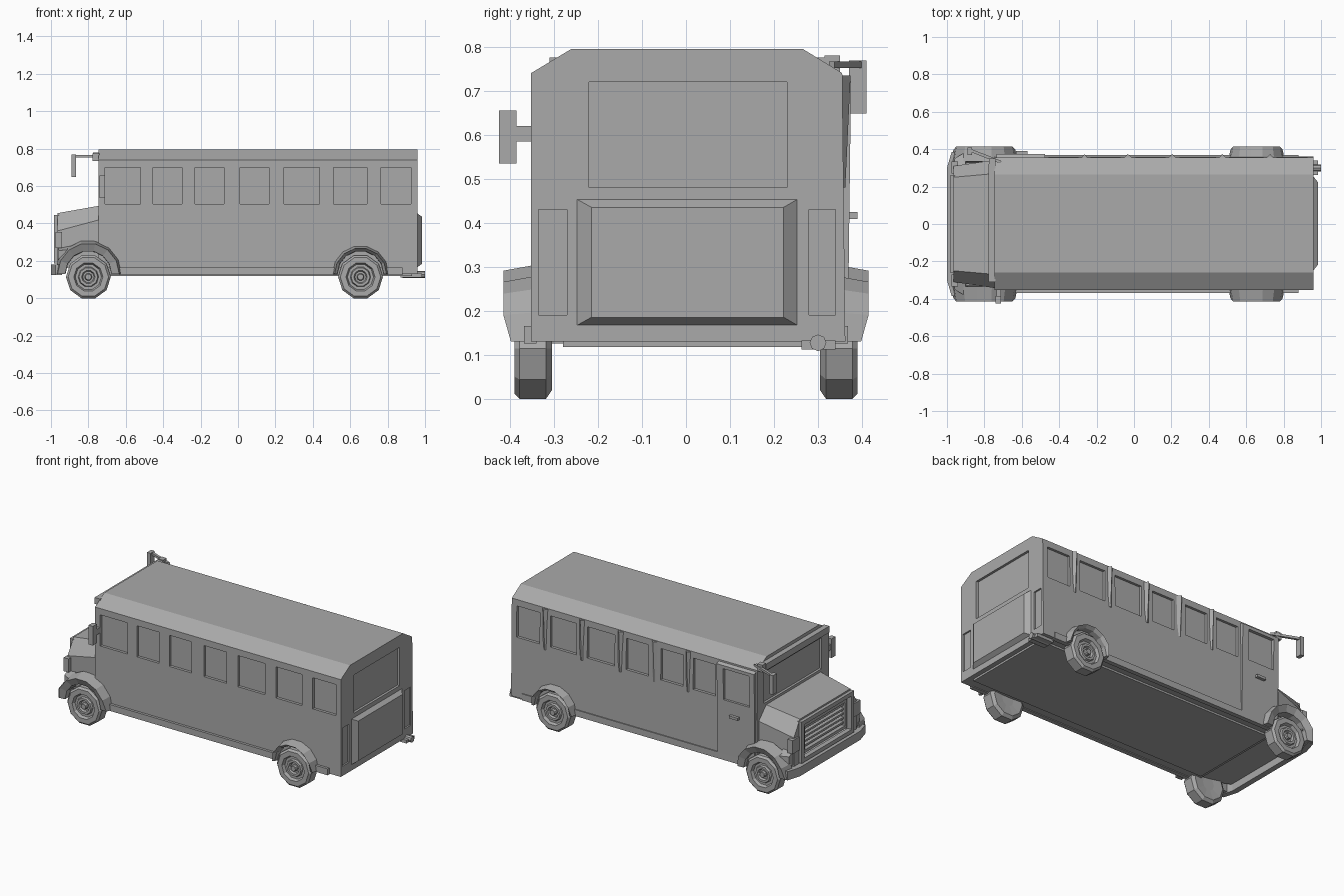
import bpy, bmesh, math
from mathutils import Vector

cube = bpy.data.objects.get("Cube")
if cube:
    bpy.data.objects.remove(cube, do_unlink=True)

grey = bpy.data.materials.new("body grey")
grey.use_nodes = True
grey.diffuse_color = (0.4, 0.4, 0.4, 1)
grey.node_tree.nodes["Principled BSDF"].inputs["Base Color"].default_value = (0.4, 0.4, 0.4, 1)


def finish(name, bm):
    bmesh.ops.recalc_face_normals(bm, faces=bm.faces)
    mesh = bpy.data.meshes.new(name)
    bm.to_mesh(mesh)
    bm.free()
    mesh.materials.append(grey)
    obj = bpy.data.objects.new(name, mesh)
    bpy.context.collection.objects.link(obj)
    return obj


def add_box(bm, x, y, z):
    verts = bmesh.ops.create_cube(bm, size=1)["verts"]
    for v in verts:
        v.co = Vector([(a + b) / 2 + c * (b - a) for (a, b), c in zip((x, y, z), v.co)])
    return verts


def box(name, x, y, z):
    bm = bmesh.new()
    add_box(bm, x, y, z)
    return finish(name, bm)


def loft(name, rings, closed=True, caps=True):
    """Skin matching rings of points."""
    bm = bmesh.new()
    rows = [[bm.verts.new(p) for p in ring] for ring in rings]
    n = len(rows[0])
    for a, b in zip(rows, rows[1:]):
        for i in range(n if closed else n - 1):
            j = (i + 1) % n
            bm.faces.new((a[i], a[j], b[j], b[i]))
    if caps:
        bm.faces.new(rows[0])
        bm.faces.new(rows[-1])
    return finish(name, bm)


def carve(obj, boxes):
    """Cut box-shaped recesses out of a part."""
    bm = bmesh.new()
    for b in boxes:
        add_box(bm, *b)
    cutter = finish("recess_cutter", bm)
    cutter.hide_render = True
    mod = obj.modifiers.new("recesses", "BOOLEAN")
    mod.operation = "DIFFERENCE"
    mod.solver = "EXACT"
    mod.object = cutter
    bpy.context.view_layer.update()
    result = obj.evaluated_get(bpy.context.evaluated_depsgraph_get())
    mesh = bpy.data.meshes.new_from_object(result)
    obj.modifiers.clear()
    obj.data = mesh
    bpy.data.objects.remove(cutter, do_unlink=True)


def frame(name, x, y, z, t):
    """Rectangular border facing along x."""
    bm = bmesh.new()
    add_box(bm, x, y, (z[0], z[0] + t))
    add_box(bm, x, y, (z[1] - t, z[1]))
    add_box(bm, x, (y[0], y[0] + t), (z[0] + t, z[1] - t))
    add_box(bm, x, (y[1] - t, y[1]), (z[0] + t, z[1] - t))
    return finish(name, bm)


# Cabin with chamfered roof and recessed windows
section = [(-0.352, 0.13), (0.362, 0.13), (0.355, 0.74), (0.265, 0.795), (-0.26, 0.795), (-0.352, 0.74)]
cabin = loft("cabin", [[(x, y, z) for y, z in section] for x in (-0.745, 0.96)])
windows = [(-0.71, -0.52), (-0.455, -0.3), (-0.23, -0.075), (0.01, 0.165),
           (0.245, 0.435), (0.51, 0.69), (0.765, 0.925)]
recesses = [(0.945, 1.1), (-0.22, 0.23), (0.48, 0.72)],
recesses = list(recesses)
recesses.append([(-0.9, -0.73), (-0.28, 0.29), (0.51, 0.705)])
for y in ((-0.335, -0.27), (0.28, 0.34)):
    recesses.append([(0.95, 1.1), y, (0.19, 0.43)])
for w in windows:
    recesses.append([w, (-0.5, -0.335), (0.505, 0.7)])
    if w != windows[0]:
        recesses.append([w, (0.34, 0.5), (0.505, 0.7)])
carve(cabin, recesses)

# Left side pillars, wedge shaped between the windows
for a, b in zip(windows[1:], windows[2:]):
    x0, x1 = a[1] + 0.015, b[0] - 0.015
    loft("window_pillar", [[(x0, 0.35, z), (x1, 0.35, z), ((x0 + x1) / 2, y, z)]
                           for z, y in ((0.48, 0.362), (0.735, 0.374))])

# Entry door
door = loft("entry_door", [[(x, 0.345, 0.165), (x, 0.368, 0.165), (x, 0.375, 0.72), (x, 0.345, 0.735)]
                           for x in (-0.735, -0.475)])
carve(door, [[(-0.7, -0.52), (0.355, 0.5), (0.505, 0.7)]])
box("door_handle", (-0.63, -0.57), (0.365, 0.39), (0.408, 0.424))

# Rear hatch, tapered outward
loft("rear_hatch", [[(x, y0, z0), (x, y1, z0), (x, y1, z1), (x, y0, z1)]
                    for x, y0, y1, z0, z1 in ((0.95, -0.26, 0.265, 0.16, 0.46),
                                              (0.985, -0.215, 0.222, 0.185, 0.435))])

# Bonnet
bonnet_rings = []
for x, w, top_w, low, shoulder, top in ((-0.965, 0.31, 0.25, 0.17, 0.36, 0.455),
                                        (-0.74, 0.343, 0.27, 0.14, 0.42, 0.495)):
    bonnet_rings.append([(x, -w, low), (x, w, low), (x, w, shoulder),
                         (x, top_w, top), (x, -top_w, top), (x, -w, shoulder)])
bonnet = loft("bonnet", bonnet_rings)
carve(bonnet, [[(-1.1, -0.935), (-0.235, 0.235), (0.205, 0.425)]])

# Grille and lights
frame("grille_surround", (-0.985, -0.955), (-0.26, 0.26), (0.185, 0.445), 0.025)
frame("grille_inner_frame", (-0.965, -0.94), (-0.215, 0.215), (0.225, 0.405), 0.018)
for i in range(5):
    z = 0.255 + i * 0.028
    box("grille_slat", (-0.955, -0.93), (-0.2, 0.2), (z, z + 0.012))
for side in (-1, 1):
    box("headlight", (-0.975, -0.94), sorted((side * 0.27, side * 0.335)), (0.27, 0.355))

# Front bumper with swept-back ends
loft("front_bumper", [[(x, y, 0.125), (x + 0.035, y, 0.125), (x + 0.035, y, 0.18), (x, y, 0.18)]
                      for y, x in ((-0.385, -0.975), (-0.3, -1.0), (0.3, -1.0), (0.385, -0.975))])

# Visor over the windscreen
box("visor_bar", (-0.778, -0.74), (-0.31, 0.32), (0.735, 0.775))

# Side rails, floor and exhaust
for side in (-1, 1):
    box("side_rail", (-0.7, 0.88), sorted((side * 0.34, side * 0.368)), (0.125, 0.165))
box("floor_pan", (-0.72, 0.93), (-0.28, 0.3), (0.118, 0.135))
box("exhaust_bracket", (0.87, 0.985), (0.262, 0.34), (0.112, 0.132))
loft("exhaust_pipe", [[(x, 0.3 + 0.019 * math.cos(a * math.pi / 4), 0.127 + 0.019 * math.sin(a * math.pi / 4))
                       for a in range(8)] for x in (0.88, 1.0)])

# Mirrors
box("right_mirror", (-0.74, -0.71), (-0.425, -0.385), (0.535, 0.655))
box("right_mirror_arm", (-0.735, -0.712), (-0.39, -0.345), (0.585, 0.62))
box("left_mirror", (-0.89, -0.865), (0.37, 0.41), (0.648, 0.768))
loft("left_mirror_arm", [[(x, y, 0.752), (x + 0.012, y + 0.012, 0.752),
                          (x + 0.012, y + 0.012, 0.766), (x, y, 0.766)]
                         for x, y in ((-0.885, 0.39), (-0.72, 0.325))])
box("left_mirror_mount", (-0.775, -0.74), (0.315, 0.35), (0.735, 0.78))


# Wheels: ten-sided tyre with stepped hub
def wheel(name, cx, side):
    profile = [(0.04, 0.31), (0.1, 0.305), (0.12, 0.318), (0.12, 0.378), (0.108, 0.39),
               (0.078, 0.39), (0.07, 0.372), (0.055, 0.372), (0.05, 0.384),
               (0.036, 0.384), (0.03, 0.37), (0.02, 0.37), (0.016, 0.39)]
    rings = []
    for r, y in profile:
        rings.append([(cx + r * math.sin((k + 0.5) * math.pi / 5), side * y,
                       0.114 - r * math.cos((k + 0.5) * math.pi / 5)) for k in range(10)])
    loft(name, rings)


# Flared wheel arches
def arch(name, cx, side, grow):
    profile = [(0.15 + grow, 0.335), (0.135 + grow, 0.415), (0.124, 0.395), (0.122, 0.33)]
    rings = []
    for k in range(8):
        a = math.pi * k / 7
        rings.append([(cx + r * math.cos(a), side * (y if 0 < k < 7 else min(y, 0.398)),
                       0.13 + r * math.sin(a)) for r, y in profile])
    loft(name, rings)


for side, label in ((-1, "right"), (1, "left")):
    for cx, end, grow in ((-0.8, "front", 0.03), (0.655, "rear", 0.004)):
        wheel(f"{end}_{label}_wheel", cx, side)
        arch(f"{end}_{label}_fender", cx, side, grow)
    # Fender nose reaching forward to the bumper
    loft(f"{label}_fender_nose", [[(x, side * 0.28, 0.19), (x, side * y, 0.19),
                                   (x, side * y, z), (x, side * 0.28, z + 0.03)]
                                  for x, y, z in ((-0.96, 0.35, 0.255), (-0.9, 0.385, 0.26))])
